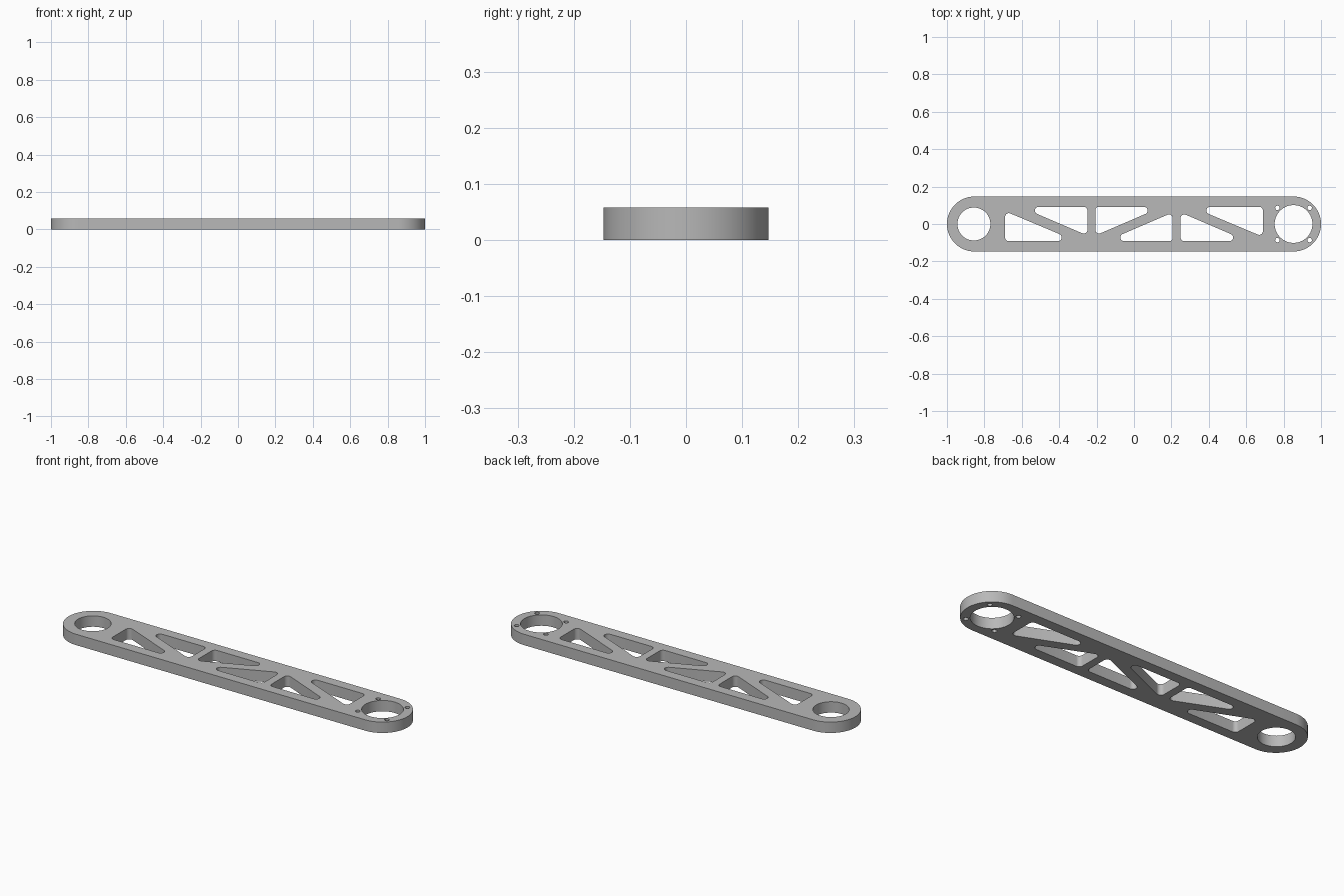
import bpy, bmesh, math
from mathutils import Vector

cube = bpy.data.objects.get("Cube")
if cube:
    bpy.data.objects.remove(cube, do_unlink=True)

THICK = 0.058
HALF_W = 0.147
END_X = 1 - HALF_W
FILLET = 0.02


def arc(cx, cy, r, start, sweep, steps):
    return [(cx + r * math.cos(start + sweep * i / steps),
             cy + r * math.sin(start + sweep * i / steps)) for i in range(steps + 1)]


def circle(cx, cy, r, steps=64):
    return arc(cx, cy, r, 0, math.tau, steps)[:-1]


def rounded(centres, r):
    """Counter-clockwise outline swept by a disc of radius r around the centres."""
    pts = []
    for i, c in enumerate(centres):
        before = Vector(c) - Vector(centres[i - 1])
        after = Vector(centres[(i + 1) % len(centres)]) - Vector(c)
        start = math.atan2(before.y, before.x) - math.pi / 2
        turn = (math.atan2(after.y, after.x) - math.pi / 2 - start) % math.tau
        pts += arc(*c, r, start, turn, 10)
    return pts


def pocket(upright, apex, tip, base=-0.092):
    """Right triangle with its square corner at the bottom of the upright edge."""
    side = math.copysign(FILLET, apex - upright)
    x, y = upright + side, base + FILLET
    centres = [(x, y), (apex - side, y), (x, tip - FILLET)]
    if side < 0:
        centres.reverse()
    return rounded(centres, FILLET)


# Stadium outline, bearing bores and screw holes
loops = [arc(END_X, 0, HALF_W, -math.pi / 2, math.pi, 40)
         + arc(-END_X, 0, HALF_W, math.pi / 2, math.pi, 40),
         circle(-END_X - 0.003, 0, 0.088), circle(END_X, 0, 0.101)]
for sx in (-1, 1):
    for sy in (-1, 1):
        loops.append(circle(END_X + sx * 0.086, sy * 0.086, 0.012, 24))

# Truss pockets: lower row, and the same row turned half round for the upper row
for upright, apex, tip in ((-0.689, -0.387, 0.058), (0.207, -0.073, 0.051), (0.249, 0.53, 0.051)):
    lower = pocket(upright, apex, tip)
    loops += [lower, [(-x, -y) for x, y in lower]]

# Fill the profile and extrude it into a plate
curve = bpy.data.curves.new("plate_profile", 'CURVE')
curve.dimensions = '2D'
curve.fill_mode = 'BOTH'
curve.extrude = THICK / 2
for pts in loops:
    spline = curve.splines.new('POLY')
    spline.points.add(len(pts) - 1)
    for p, (x, y) in zip(spline.points, pts):
        p.co = (x, y, 0, 1)
    spline.use_cyclic_u = True
profile = bpy.data.objects.new("plate_profile", curve)
bpy.context.collection.objects.link(profile)
bpy.context.view_layer.update()
mesh = bpy.data.meshes.new_from_object(
    profile.evaluated_get(bpy.context.evaluated_depsgraph_get()))
bpy.data.objects.remove(profile, do_unlink=True)

bm = bmesh.new()
bm.from_mesh(mesh)
bmesh.ops.remove_doubles(bm, verts=bm.verts, dist=0.0001)
bmesh.ops.translate(bm, verts=bm.verts, vec=(0, 0, THICK / 2))
bmesh.ops.recalc_face_normals(bm, faces=bm.faces)
bm.to_mesh(mesh)
bm.free()

# Plain grey metal
metal = bpy.data.materials.new("grey_metal")
metal.use_nodes = True
grey = (0.48, 0.48, 0.48, 1)
metal.diffuse_color = grey
metal.node_tree.nodes["Principled BSDF"].inputs["Base Color"].default_value = grey
mesh.materials.clear()
mesh.materials.append(metal)

plate = bpy.data.objects.new("truss_arm_plate", mesh)
bpy.context.collection.objects.link(plate)
bpy.ops.object.select_all(action='DESELECT')
plate.select_set(True)
bpy.context.view_layer.objects.active = plate
bpy.ops.object.shade_smooth_by_angle(angle=math.radians(30))
